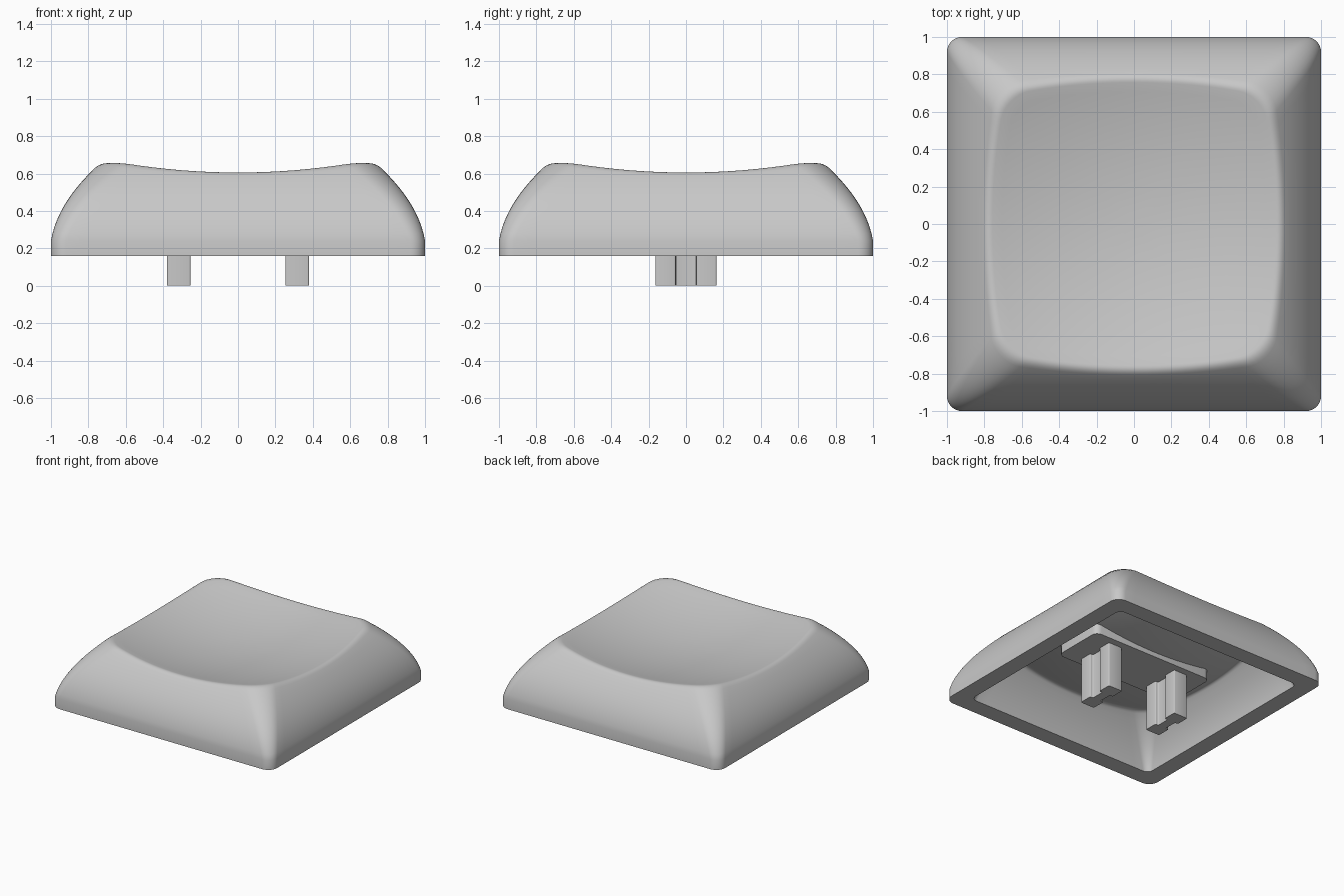
import bpy, bmesh, math
from mathutils import Vector

cube = bpy.data.objects.get("Cube")
if cube:
    bpy.data.objects.remove(cube, do_unlink=True)

grey = bpy.data.materials.new("light_grey")
grey.use_nodes = True
colour = (0.58, 0.58, 0.58, 1)
grey.diffuse_color = colour
grey.node_tree.nodes["Principled BSDF"].inputs["Base Color"].default_value = colour

SIDE, CORNER = 20, 8   # segments per side and per rounded corner


def rounded_rect(hx, hy, r, side=SIDE, corner=CORNER):
    """Outline of a rounded rectangle, counter-clockwise."""
    pts = []
    for q, (sx, sy) in enumerate([(1, 1), (-1, 1), (-1, -1), (1, -1)]):
        centre = Vector((sx * (hx - r), sy * (hy - r)))
        for i in range(corner + 1):
            a = (q + i / corner) * math.pi / 2
            pts.append(centre + r * Vector((math.cos(a), math.sin(a))))
        # straight run towards the next corner
        nx, ny = -sy, sx
        a = (q + 1) * math.pi / 2
        start = pts[-1].copy()
        end = Vector((nx * (hx - r), ny * (hy - r))) + r * Vector((math.cos(a), math.sin(a)))
        pts += [start.lerp(end, i / side) for i in range(1, side)]
    return pts


def finish(name, bm, angle):
    bmesh.ops.recalc_face_normals(bm, faces=bm.faces)
    mesh = bpy.data.meshes.new(name)
    bm.to_mesh(mesh)
    bm.free()
    mesh.materials.append(grey)
    obj = bpy.data.objects.new(name, mesh)
    bpy.context.collection.objects.link(obj)
    bpy.ops.object.select_all(action='DESELECT')
    obj.select_set(True)
    bpy.context.view_layer.objects.active = obj
    bpy.ops.object.shade_smooth_by_angle(angle=math.radians(angle))
    return obj


def skin(z0, half, slope, bend, r0, r1, dish_z, dish_k):
    """Rings from the wall foot up over the rim to the middle of a round dish."""
    def outline(z):
        d = max(z - z0, 0)
        w = half - slope * d - bend * d * d
        return rounded_rect(w, w, r0 + (r1 - r0) * min(d / 0.4, 1))

    def dish(p):
        return Vector((p.x, p.y, dish_z + dish_k * p.length_squared))

    # height at which each column of the wall meets the dish
    count = len(outline(z0))
    rim = []
    for i in range(count):
        z = 0.6
        for _ in range(8):
            z = dish(outline(z)[i]).z
        rim.append(Vector((*outline(z)[i], z)))

    def wall(i, f):
        z = z0 + (rim[i].z - z0) * f
        return Vector((*outline(z)[i], z))

    rings = [[wall(i, 0.94 * s / 10) for i in range(count)] for s in range(11)]
    # soft rim
    for t in (0.2, 0.4, 0.6, 0.8):
        ring = []
        for i, corner in enumerate(rim):
            inner = dish(corner.xy * 0.965)
            ring.append(wall(i, 0.94).lerp(corner, t).lerp(corner.lerp(inner, t), t))
        rings.append(ring)
    for s in (0.965, 0.9, 0.8, 0.65, 0.5, 0.35, 0.2, 0.08):
        rings.append([dish(p.xy * s) for p in rim])
    return rings


# Hollow cap: inner skin, flat bottom lip, short skirt, outer skin
outer = skin(0.24, 1.0, 0.16, 1.14, 0.08, 0.16, 0.505, 0.172)
inner = skin(0.16, 0.86, 0.16, 0.9, 0.05, 0.13, 0.40, 0.16)
skirt = [Vector((p.x, p.y, 0.16)) for p in outer[0]]
bm = bmesh.new()
loops = [[bm.verts.new(p) for p in ring] for ring in inner[::-1] + [skirt] + outer]
for low, high in zip(loops, loops[1:]):
    for i in range(len(low)):
        j = (i + 1) % len(low)
        bm.faces.new((low[i], low[j], high[j], high[i]))
bm.faces.new(loops[0])
bm.faces.new(loops[-1])
finish("cap_shell", bm, 40)


def prism(name, outline, z0, z1, bevel=0):
    """Upright prism over a flat outline, with optionally rounded upright edges."""
    bm = bmesh.new()
    face = bm.faces.new([bm.verts.new((p[0], p[1], z0)) for p in outline])
    new = bmesh.ops.extrude_face_region(bm, geom=[face])["geom"]
    bmesh.ops.translate(bm, vec=(0, 0, z1 - z0),
                        verts=[v for v in new if isinstance(v, bmesh.types.BMVert)])
    if bevel:
        upright = [e for e in bm.edges if abs(e.verts[0].co.z - e.verts[1].co.z) > 0.01]
        bmesh.ops.bevel(bm, geom=upright, offset=bevel, segments=3, profile=0.5, affect='EDGES')
    return finish(name, bm, 35)


# Mounting plate under the ceiling
prism("mounting_plate", rounded_rect(0.55, 0.22, 0.05, 1, 4), 0.37, 0.46)

# Two posts with a notch down each broad side
FLANGE, WEB, DEPTH, NECK = 0.063, 0.036, 0.163, 0.055
quarter = [(FLANGE, NECK), (FLANGE, DEPTH)]
for side, name in ((-1, "right_post"), (1, "left_post")):
    half = [(WEB, -NECK), (WEB, NECK), (FLANGE, NECK), (FLANGE, DEPTH),
            (-FLANGE, DEPTH), (-FLANGE, NECK)]
    outline = half + [(-x, -y) for x, y in half]
    prism(name, [(x + side * 0.317, y) for x, y in outline], 0, 0.38, 0.008)
